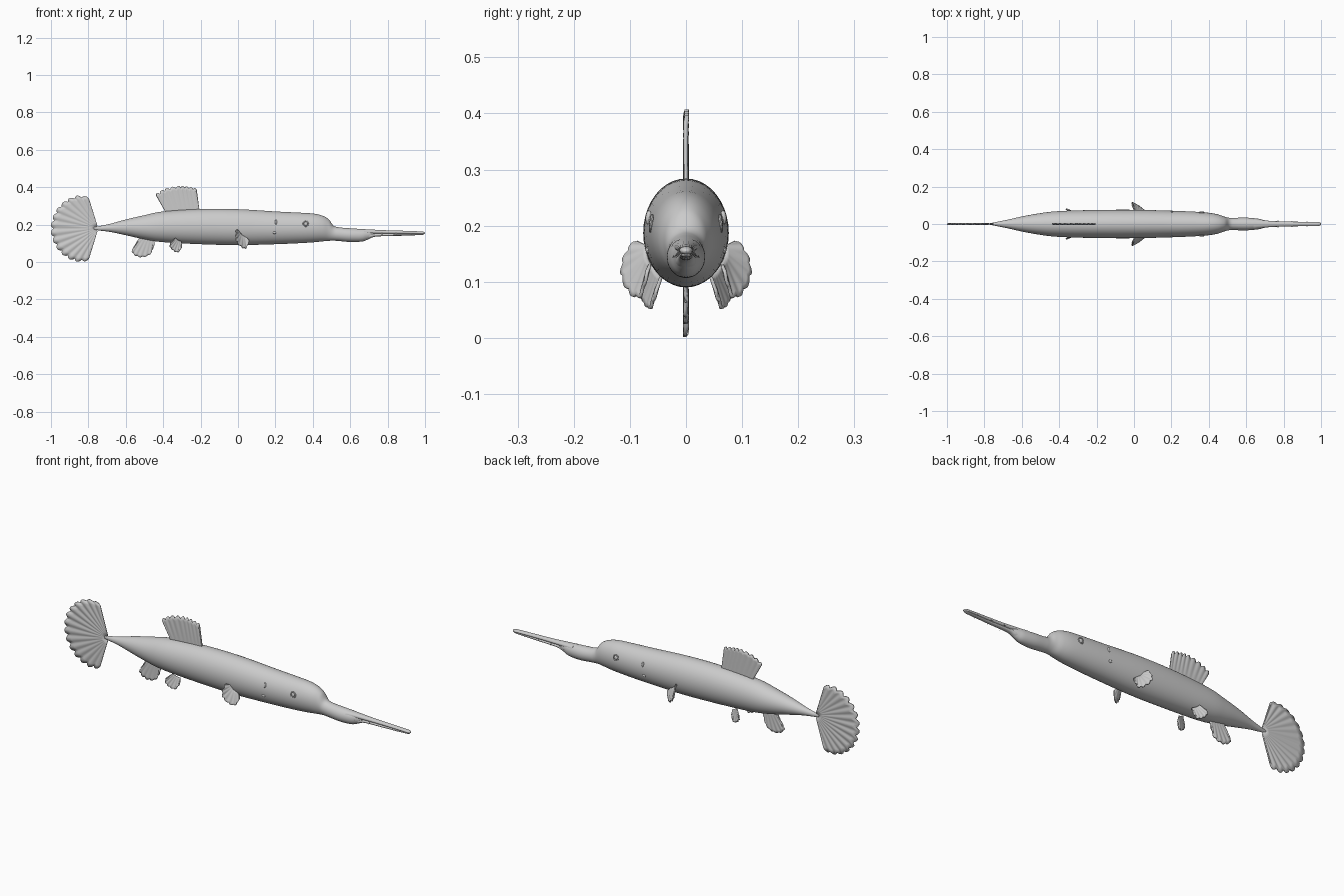
import bpy, bmesh, math
from mathutils import Vector

if "Cube" in bpy.data.objects:
    bpy.data.objects.remove(bpy.data.objects["Cube"])

grey = bpy.data.materials.new("fish grey")
grey.diffuse_color = (0.6, 0.6, 0.6, 1)
grey.use_nodes = True
grey.node_tree.nodes["Principled BSDF"].inputs["Base Color"].default_value = grey.diffuse_color


def finish(name, bm, angle=40):
    """Turn a bmesh into a smooth-shaded grey object."""
    bmesh.ops.recalc_face_normals(bm, faces=bm.faces)
    me = bpy.data.meshes.new(name)
    bm.to_mesh(me)
    bm.free()
    me.materials.append(grey)
    ob = bpy.data.objects.new(name, me)
    bpy.context.collection.objects.link(ob)
    bpy.ops.object.select_all(action='DESELECT')
    ob.select_set(True)
    bpy.context.view_layer.objects.active = ob
    bpy.ops.object.shade_smooth_by_angle(angle=math.radians(angle))
    return ob


def spline(pts, t):
    """Catmull-Rom point at t in 0..1 through pts."""
    n = len(pts) - 1
    i = min(int(t * n), n - 1)
    f = t * n - i
    a, b, c, d = (Vector(pts[max(0, min(n, k))]) for k in (i - 1, i, i + 1, i + 2))
    return 0.5 * (2 * b + (c - a) * f + (2 * a - 5 * b + 4 * c - d) * f * f
                  + (3 * b - a - 3 * c + d) * f ** 3)


def loft(name, stations, steps, sides=40):
    """Oval rings along x; each station is x, top z, bottom z, half width."""
    bm = bmesh.new()
    rings = []
    for s in range(steps + 1):
        x, top, bot, w = spline(stations, s / steps)
        ring = []
        for k in range(sides):
            a = 2 * math.pi * k / sides
            ring.append(bm.verts.new((x, w * math.cos(a),
                        (top + bot) / 2 + (top - bot) / 2 * math.sin(a))))
        rings.append(ring)
    for r, q in zip(rings, rings[1:]):
        for k in range(sides):
            j = (k + 1) % sides
            bm.faces.new((r[k], r[j], q[j], q[k]))
    bm.faces.new(rings[0])
    bm.faces.new(rings[-1])
    return finish(name, bm)


def fin(name, base, tip, rays, thick, ripple, scallop, side=1):
    """Rippled web from a base curve to a scalloped tip curve."""
    bm = bmesh.new()
    across, out = rays * 6, 8
    flip = Vector((1, side, 1))
    normal = (Vector(tip[-1]) - Vector(tip[0])).cross(
        Vector(tip[len(tip) // 2]) - Vector(base[0])).normalized()
    grid = []
    for i in range(across + 1):
        u = i / across
        p, q = spline(base, u), spline(tip, u)
        wave = abs(math.sin(math.pi * rays * u))
        q = q - (q - p).normalized() * scallop * (1 - wave)
        row = []
        for j in range(out + 1):
            v = j / out
            c = p.lerp(q, v) + normal * ripple * v * math.cos(2 * math.pi * rays * u)
            row.append(bm.verts.new(c * flip))
        grid.append(row)
    for r, q in zip(grid, grid[1:]):
        for j in range(out):
            bm.faces.new((r[j], r[j + 1], q[j + 1], q[j]))
    ob = finish(name, bm, 60)
    mod = ob.modifiers.new("thickness", 'SOLIDIFY')
    mod.thickness = thick
    mod.offset = 0
    return ob


# Body with head and root of the snout
loft("body", [
    (-0.77, .188, .172, .004), (-0.74, .192, .168, .010), (-0.68, .205, .160, .022),
    (-0.6, .227, .143, .040), (-0.5, .250, .121, .058), (-0.4, .270, .106, .069),
    (-0.2, .283, .095, .075), (0, .282, .090, .076), (0.2, .270, .095, .071),
    (0.32, .264, .100, .066), (0.4, .259, .105, .060), (0.45, .248, .110, .051),
    (0.485, .228, .113, .039), (0.51, .195, .114, .033), (0.54, .185, .112, .033),
    (0.6, .180, .107, .034), (0.66, .176, .109, .029), (0.69, .174, .118, .022),
    (0.715, .170, .130, .015), (0.74, .164, .142, .006)], 130)

# Long thin jaws
loft("upper_jaw", [
    (0.64, .177, .145, .026), (0.70, .174, .149, .019), (0.78, .170, .150, .014),
    (0.88, .167, .150, .012), (0.96, .164, .149, .012), (0.985, .163, .148, .011),
    (0.996, .160, .150, .007), (1.0, .156, .154, .001)], 50, 20)
loft("lower_jaw", [
    (0.64, .155, .109, .026), (0.70, .153, .124, .018), (0.74, .153, .136, .013),
    (0.84, .152, .139, .011), (0.95, .152, .143, .010), (0.985, .152, .144, .008),
    (0.993, .150, .147, .003)], 50, 20)

# Tail, back and belly fins on the centre line
tail_tip = []
for k in range(13):
    a = math.radians(105 + 150 * k / 12)
    r = 0.177 + 0.07 * math.sin(math.pi * k / 12) ** 0.8
    tail_tip.append((-0.755 + r * math.cos(a), 0, 0.178 + r * math.sin(a)))
fin("tail_fin", [(-.752, 0, .192), (-.762, 0, .18), (-.752, 0, .165)],
    tail_tip, 14, .006, .0025, .014)
fin("back_fin", [(-.385, 0, .262), (-.29, 0, .265), (-.205, 0, .268)],
    [(-.442, 0, .363), (-.39, 0, .392), (-.32, 0, .407), (-.27, 0, .404), (-.223, 0, .395)],
    9, .007, .0015, .012)
fin("belly_fin", [(-.525, 0, .135), (-.485, 0, .125), (-.445, 0, .118)],
    [(-.55, 0, .085), (-.568, 0, .055), (-.545, 0, .03), (-.505, 0, .025),
     (-.468, 0, .043), (-.450, 0, .09)], 7, .007, .0015, .006)


def ball(name, centre, scale):
    bm = bmesh.new()
    bmesh.ops.create_uvsphere(bm, u_segments=20, v_segments=12, radius=1)
    bmesh.ops.scale(bm, vec=scale, verts=bm.verts)
    bmesh.ops.translate(bm, vec=centre, verts=bm.verts)
    return finish(name, bm)


for s, word in ((-1, "right"), (1, "left")):
    # Paired fins
    fin(word + "_front_fin", [(.005, .070, .165), (.02, .069, .145), (.045, .064, .130)],
        [(-.008, .093, .175), (-.012, .112, .145), (-.008, .116, .11), (.02, .101, .078),
         (.045, .082, .073), (.062, .070, .115)], 7, .006, .0012, .007, s)
    fin(word + "_rear_fin", [(-.335, .060, .128), (-.32, .052, .116), (-.302, .044, .108)],
        [(-.36, .080, .105), (-.364, .082, .082), (-.345, .074, .06),
         (-.318, .064, .052), (-.300, .055, .078)], 6, .006, .0012, .005, s)
    # Eye and its raised rim
    ball(word + "_eye", (.362, s * .0615, .204), (.010, .005, .010))
    bm = bmesh.new()
    rows = []
    for k in range(24):
        a = 2 * math.pi * k / 24
        rows.append([])
        for m in range(8):
            b = 2 * math.pi * m / 8
            r = .0135 + .003 * math.cos(b)
            z = r * math.sin(a)
            y = .0620 - .1 * z + .003 * math.sin(b)
            rows[-1].append(bm.verts.new((.362 + r * math.cos(a), s * y, .204 + z)))
    for k in range(24):
        r, q = rows[k], rows[(k + 1) % 24]
        for m in range(8):
            j = (m + 1) % 8
            bm.faces.new((r[m], r[j], q[j], q[m]))
    finish(word + "_eye_rim", bm)
    # Gill ridges
    ball(word + "_upper_gill", (.203, s * .066, .213), (.006, .006, .014))
    ball(word + "_lower_gill", (.195, s * .066, .157), (.010, .006, .007))
    # Teeth along the jaws
    for n, x in enumerate((.69, .77, .845, .925)):
        w = .020 - .03 * (x - .69)
        bm = bmesh.new()
        rim = [bm.verts.new((x + .004 * math.cos(k * math.pi / 4), s * (w - .009 + .003 * math.sin(k * math.pi / 4)), .159))
               for k in range(8)]
        apex = bm.verts.new((x, s * (w + .005), .142))
        for k in range(8):
            bm.faces.new((rim[k], rim[(k + 1) % 8], apex))
        bm.faces.new(rim)
        finish(f"{word}_tooth_{n + 1}", bm)
